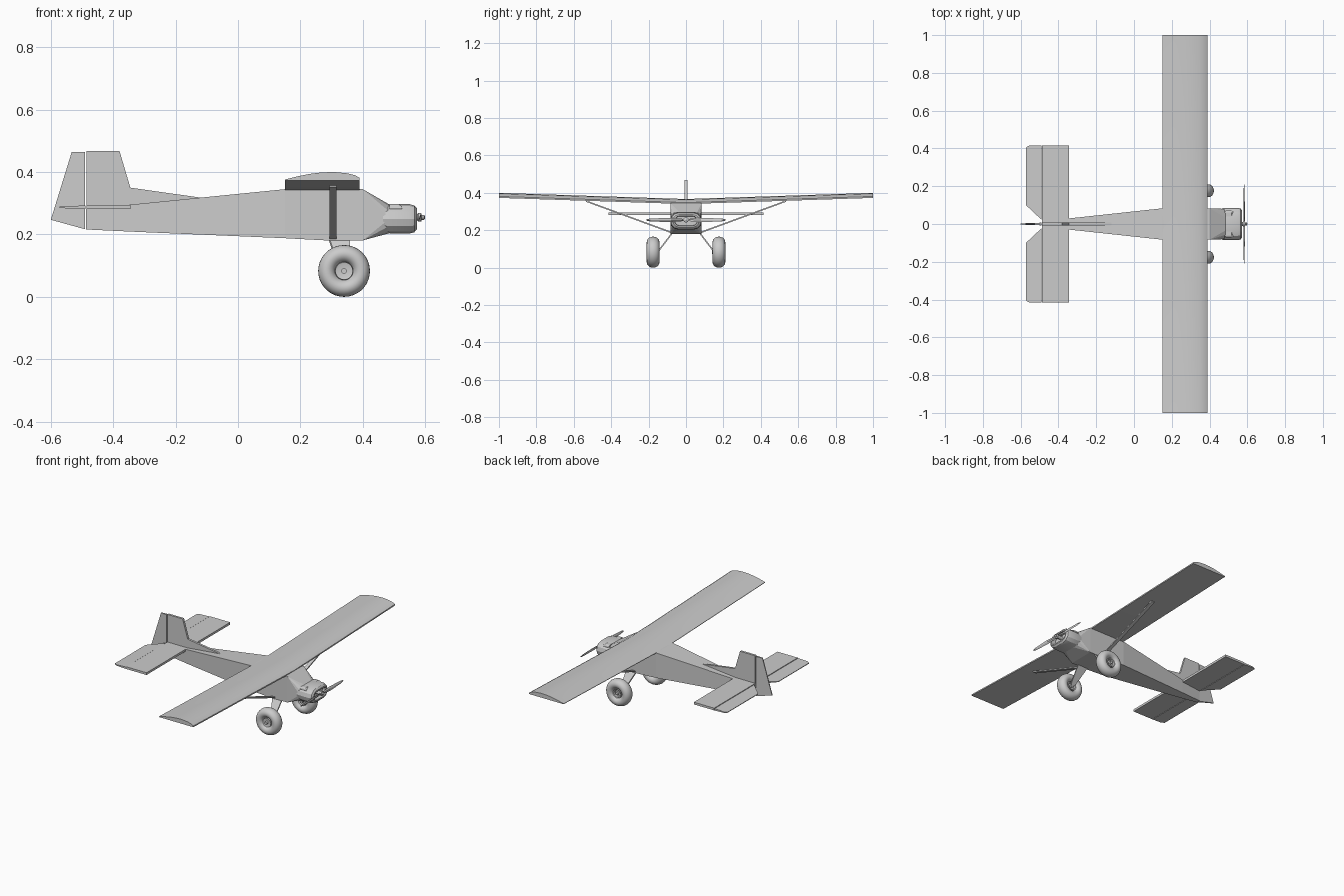
import bpy, bmesh, math
from mathutils import Vector, Matrix

cube = bpy.data.objects.get("Cube")
if cube:
    bpy.data.objects.remove(cube, do_unlink=True)

grey = bpy.data.materials.new("plain grey")
grey.use_nodes = True
colour = (0.6, 0.6, 0.6, 1)
grey.diffuse_color = colour
grey.node_tree.nodes["Principled BSDF"].inputs["Base Color"].default_value = colour


def finish(name, bm, smooth=None):
    bmesh.ops.recalc_face_normals(bm, faces=bm.faces)
    mesh = bpy.data.meshes.new(name)
    bm.to_mesh(mesh)
    bm.free()
    mesh.materials.append(grey)
    ob = bpy.data.objects.new(name, mesh)
    bpy.context.collection.objects.link(ob)
    if smooth:
        bpy.ops.object.select_all(action='DESELECT')
        ob.select_set(True)
        bpy.context.view_layer.objects.active = ob
        bpy.ops.object.shade_smooth_by_angle(angle=math.radians(smooth))
    return ob


def loft(name, rings, smooth=None, closed=False):
    """Skin a row of equal-length rings; cap the ends unless closed."""
    bm = bmesh.new()
    rows = [[bm.verts.new(p) for p in ring] for ring in rings]
    pairs = list(zip(rows, rows[1:]))
    if closed:
        pairs.append((rows[-1], rows[0]))
    else:
        bm.faces.new(rows[0])
        bm.faces.new(rows[-1])
    for a, b in pairs:
        for i in range(len(a)):
            j = (i + 1) % len(a)
            bm.faces.new((a[i], a[j], b[j], b[i]))
    return finish(name, bm, smooth)


def section(x, w, z0, z1):
    return [(x, -w, z0), (x, w, z0), (x, w, z1), (x, -w, z1)]


def stadium(x, w, h, z=0.25, n=6):
    """Wide oval with straight top and bottom."""
    pts = []
    for side in (1, -1):
        for k in range(n + 1):
            a = -math.pi / 2 + math.pi * k / n
            pts.append((x, side * (w - h + h * math.cos(a)), z + side * h * math.sin(a)))
    return pts


def spin(name, profile, centre, axis, n=32, smooth=40, closed=False):
    """Turn (along, radius) points around the x or y axis."""
    rings = []
    for t, r in profile:
        ring = []
        for k in range(n):
            a = 2 * math.pi * k / n
            u, v = r * math.cos(a), r * math.sin(a)
            p = (t, u, v) if axis == 'x' else (u, t, v)
            ring.append(Vector(centre) + Vector(p))
        rings.append(ring)
    return loft(name, rings, smooth, closed)


# Fuselage: square tapering body, then a faceted nose
loft("fuselage", [section(-0.487, 0.012, 0.216, 0.281),
                  section(-0.34, 0.03, 0.209, 0.296),
                  section(0.15, 0.083, 0.188, 0.345),
                  section(0.30, 0.083, 0.18, 0.345),
                  section(0.40, 0.083, 0.181, 0.345)])
bm = bmesh.new()
for p in section(0.40, 0.083, 0.181, 0.345) + stadium(0.485, 0.08, 0.046):
    bm.verts.new(p)
bmesh.ops.convex_hull(bm, input=bm.verts)
finish("nose", bm)

# Engine cowl with a recessed oval intake
loft("engine_cowl", [stadium(0.465, 0.083, 0.042), stadium(0.49, 0.086, 0.047),
                     stadium(0.55, 0.086, 0.047), stadium(0.565, 0.081, 0.043),
                     stadium(0.573, 0.07, 0.034), stadium(0.573, 0.062, 0.026),
                     stadium(0.545, 0.06, 0.024)], smooth=25)
for name, s in (("left", 1), ("right", -1)):
    loft(name + "_cowl_cheek", [[(x, s * 0.05 + y, z) for x, y, z in stadium(a, 0.022, r, 0.285)]
                                for a, r in ((0.485, 0.012), (0.515, 0.012), (0.525, 0.005))])

# Spinner and propeller
spin("spinner", [(0.545, 0.011), (0.575, 0.011), (0.578, 0.014), (0.587, 0.014),
                 (0.589, 0.008), (0.596, 0.008), (0.60, 0.003)], (0, 0, 0.255), 'x', 16)
blades = []
for y, w, twist in ((-0.21, 0.004, 0.2), (-0.19, 0.008, 0.2), (-0.08, 0.012, 0.3), (-0.015, 0.007, 0.5),
                    (0.015, 0.007, -0.5), (0.08, 0.012, -0.3), (0.19, 0.008, -0.2), (0.21, 0.004, -0.2)):
    rot = Matrix.Rotation(twist, 4, 'Y')
    blades.append([Vector((0.583, y, 0.255)) + rot @ Vector(p)
                   for p in ((0, 0, -w), (0.003, 0, 0), (0, 0, w), (-0.002, 0, 0))])
loft("propeller", blades)

# Wing: flat-bottomed, slight dihedral
foil = [(0.15, 0), (0.39, 0), (0.39, 0.008), (0.375, 0.017), (0.35, 0.023), (0.31, 0.027),
        (0.27, 0.026), (0.23, 0.021), (0.19, 0.013), (0.15, 0.003)]
loft("wing", [[(x, y, 0.34 + 0.033 * abs(y) + h) for x, h in foil] for y in (-1, 0, 1)], smooth=20)


def plate(name, outline, half):
    """Upright fin plate; half gives its half thickness at each x."""
    return loft(name, [[(x, s * half(x), z) for x, z in outline] for s in (-1, 1)])


# Fin and rudder, split by a hinge gap
plate("fin", [(-0.486, 0.22), (-0.486, 0.468), (-0.38, 0.468), (-0.345, 0.35),
              (-0.12, 0.318), (-0.12, 0.30), (-0.345, 0.27)], lambda x: 0.007)
plate("rudder", [(-0.491, 0.217), (-0.491, 0.464), (-0.533, 0.464), (-0.60, 0.247)],
      lambda x: 0.007 if x > -0.5 else 0.003)


def bar(name, start, end, size0, size1):
    """Rectangular strut; sizes are (along x, along z)."""
    rings = []
    for (x, y, z), (dx, dz) in ((start, size0), (end, size1)):
        rings.append([(x - dx, y, z - dz), (x + dx, y, z - dz), (x + dx, y, z + dz), (x - dx, y, z + dz)])
    return loft(name, rings)


for side, s in (("left", 1), ("right", -1)):
    # Tailplane half and its elevator with the inner corner cut away
    stab = [(-0.345, 0.0, 0.007), (-0.345, 0.415, 0.007), (-0.486, 0.415, 0.007), (-0.486, 0.0, 0.007)]
    loft(side + "_tailplane", [[(x, s * y, 0.288 + d * h) for x, y, h in stab] for d in (-1, 1)])
    elev = [(-0.489, 0.022, 0.006), (-0.489, 0.415, 0.006), (-0.555, 0.415, 0.003),
            (-0.572, 0.405, 0.002), (-0.572, 0.10, 0.002)]
    loft(side + "_elevator", [[(x, s * y, 0.287 + d * h) for x, y, h in elev] for d in (-1, 1)])

    # Wing strut and landing gear leg
    bar(side + "_wing_strut", (0.305, s * 0.075, 0.187), (0.305, s * 0.535, 0.356), (0.011, 0.004), (0.011, 0.004))
    bar(side + "_gear_leg", (0.325, s * 0.07, 0.19), (0.34, s * 0.148, 0.088), (0.035, 0.006), (0.014, 0.006))

    # Balloon tyre, dished hub and axle
    c = (0.34, s * 0.176, 0.083)
    tyre = []
    for k in range(20):
        a = 2 * math.pi * k / 20
        tyre.append((0.034 * math.cos(a), 0.0545 + 0.0285 * math.sin(a)))
    spin(side + "_tyre", tyre, c, 'y', 36, 60, closed=True)
    spin(side + "_hub", [(-0.022, 0.022), (-0.024, 0.028), (-0.01, 0.03), (0.01, 0.03),
                         (0.024, 0.028), (0.022, 0.022), (0.014, 0.018)], c, 'y', 24)
    spin(side + "_axle", [(-0.036, 0.009), (0.026, 0.009), (0.028, 0.006)], c, 'y', 12)
bpy.ops.object.select_all(action='DESELECT')
